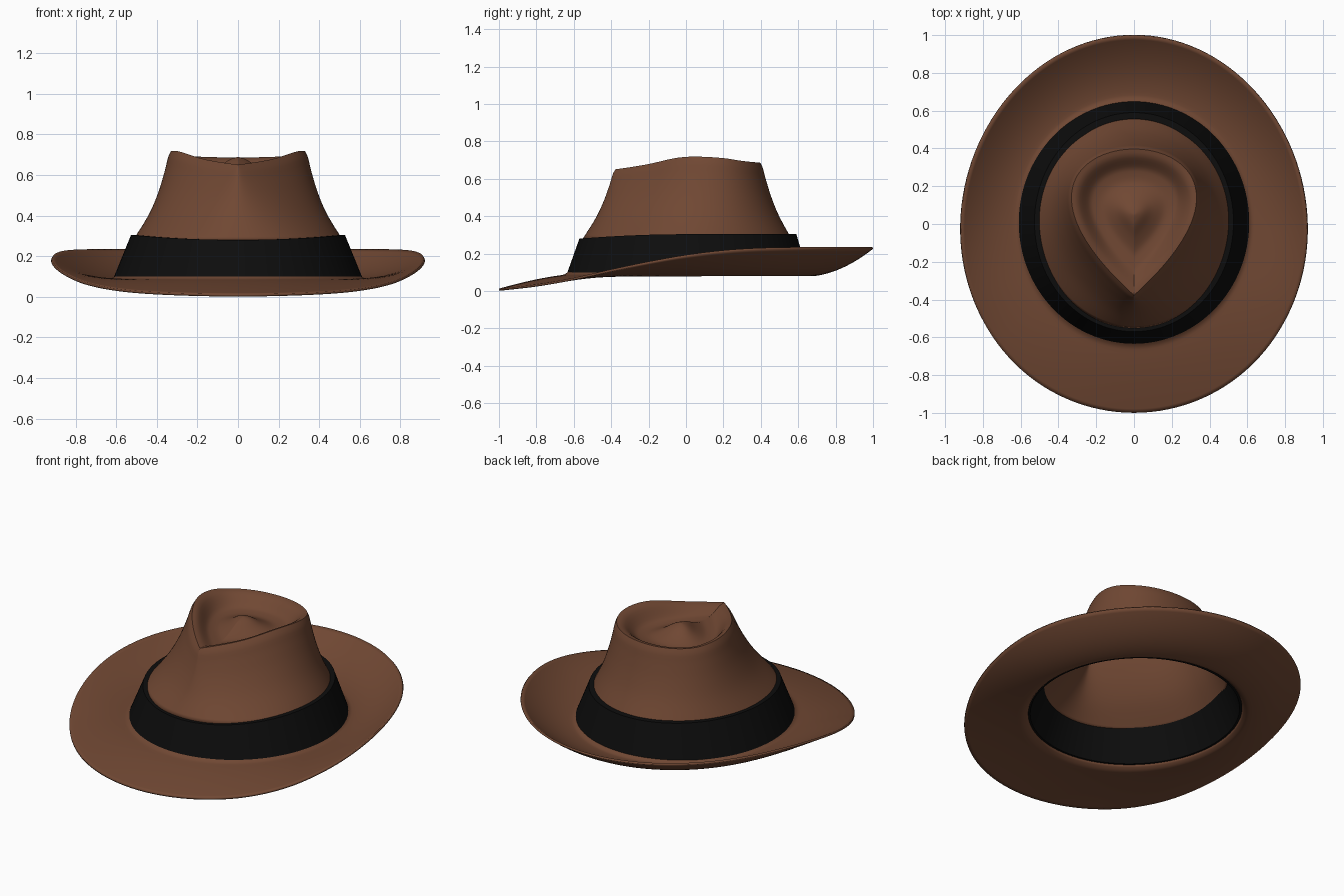
import bpy, bmesh
from math import sin, cos, pi

if "Cube" in bpy.data.objects:
    bpy.data.objects.remove(bpy.data.objects["Cube"])

N = 128  # segments around the hat


def material(name, rgb):
    m = bpy.data.materials.new(name)
    m.diffuse_color = (*rgb, 1)
    m.use_nodes = True
    m.node_tree.nodes["Principled BSDF"].inputs["Base Color"].default_value = m.diffuse_color
    return m


BROWN = material("brown_felt", (0.162, 0.064, 0.033))
BLACK = material("black_ribbon", (0.004, 0.004, 0.004))


def curve(pts, x):
    """Smooth (Hermite) interpolation through a few (x, value) points."""
    if x <= pts[0][0]:
        return pts[0][1]
    if x >= pts[-1][0]:
        return pts[-1][1]

    def slope(i):
        a, b = pts[max(i - 1, 0)], pts[min(i + 1, len(pts) - 1)]
        return (b[1] - a[1]) / (b[0] - a[0])
    for i in range(len(pts) - 1):
        (x0, y0), (x1, y1) = pts[i], pts[i + 1]
        if x <= x1:
            h = x1 - x0
            t = (x - x0) / h
            return ((2*t**3 - 3*t*t + 1) * y0 + (t**3 - 2*t*t + t) * h * slope(i)
                    + (3*t*t - 2*t**3) * y1 + (t**3 - t*t) * h * slope(i + 1))


def oval(p, rx, ry, cy=0.0):
    return rx * sin(p), cy - ry * cos(p)


def loft(name, mat, rows, point, closed=False, cap=False, thick=0.0):
    """Skin rings of points; point(row, angle) gives the position (angle 0 is the front)."""
    bm = bmesh.new()
    rings = [[bm.verts.new(point(r, 2 * pi * i / N)) for i in range(N)] for r in rows]
    pairs = list(zip(rings, rings[1:]))
    if closed:
        pairs.append((rings[-1], rings[0]))
    for a, b in pairs:
        for i in range(N):
            j = (i + 1) % N
            bm.faces.new((a[i], a[j], b[j], b[i]))
    if cap:
        bm.faces.new(rings[-1])
    bmesh.ops.recalc_face_normals(bm, faces=bm.faces)
    me = bpy.data.meshes.new(name)
    bm.to_mesh(me)
    bm.free()
    ob = bpy.data.objects.new(name, me)
    bpy.context.collection.objects.link(ob)
    me.materials.append(mat)
    bpy.ops.object.select_all(action='DESELECT')
    ob.select_set(True)
    bpy.context.view_layer.objects.active = ob
    bpy.ops.object.shade_smooth_by_angle(angle=0.8)
    if thick:
        s = ob.modifiers.new("thickness", 'SOLIDIFY')
        s.thickness = thick
        s.offset = 0
    return ob


# Brim: flat near the crown, dipping at the front, curling up at sides and back
EDGE_Z = [(-1, .007), (-.8, .03), (-.6, .065), (-.4, .11), (-.2, .152),
          (0, .188), (.2, .213), (.4, .226), (.7, .231), (1, .232)]


def brim_point(t, p):
    x0, y0 = oval(p, .595, .63, .01)
    x1, y1 = oval(p, .917 * (1 + .03 * cos(p)), .998)
    lip = .022 * max(0, 1 - t / .12) ** 2
    power = 1.9 - .5 * max(0, cos(p))
    z = .083 + lip + (curve(EDGE_Z, y1) - .083) * t ** power
    return x0 + (x1 - x0) * t, y0 + (y1 - y0) * t, z


loft("brim", BROWN, [0, .03, .06, .09, .12] + [.12 + .88 * i / 16 for i in range(1, 17)],
     brim_point, thick=.012)

# Crown: oval at the band, narrowing to a teardrop rim, then a dented top with a centre bump
RIM_Z = [(-.39, .645), (-.3, .658), (-.2, .675), (-.05, .708), (.05, .715),
         (.2, .707), (.3, .692), (.4, .682)]
TAPER = [(0, 0), (.3, .40), (.55, .65), (.8, .84), (.94, .93), (1, 1)]
DENT = [(0, .685), (.12, .672), (.3, .635), (.48, .61), (.62, .61)]


def crown_point(row, p):
    part, t = row
    tx, ty = .428 * sin(p) * abs(sin(p / 2)), .01 - .385 * cos(p)
    rim = curve(RIM_Z, ty)
    if part == "wall":
        bx, by = oval(p, .512, .553, .006)
        k = curve(TAPER, t)
        return bx + (tx - bx) * k, by + (ty - by) * k, .28 + (rim - .28) * t
    x, y = tx * t, .05 + (ty - .05) * t
    if t <= .6:
        return x, y, curve(DENT, t)
    u = (t - .6) / .4
    return x, y, .61 + (rim - .61) * curve([(0, 0), (.3, .15), (.75, .85), (1, 1)], u)


loft("crown", BROWN, [("wall", i / 20) for i in range(21)]
     + [("top", 1 - i / 24) for i in range(1, 24)] + [("top", .01)],
     crown_point, cap=True, thick=.008)


# Ribbon band: closed section, also lining the inside of the head opening
def band_point(row, p):
    inset, top = row
    if top:
        x, y = oval(p, .527 - inset, .58 - inset, .01)
        return x, y, .304 - .024 * max(0, cos(p)) ** 2
    x, y = oval(p, .61 - inset, .642 - inset, .008)
    return x, y, .1


loft("hat_band", BLACK, [(0, 0), (0, 1), (.034, 1), (.03, 0)], band_point, closed=True)
